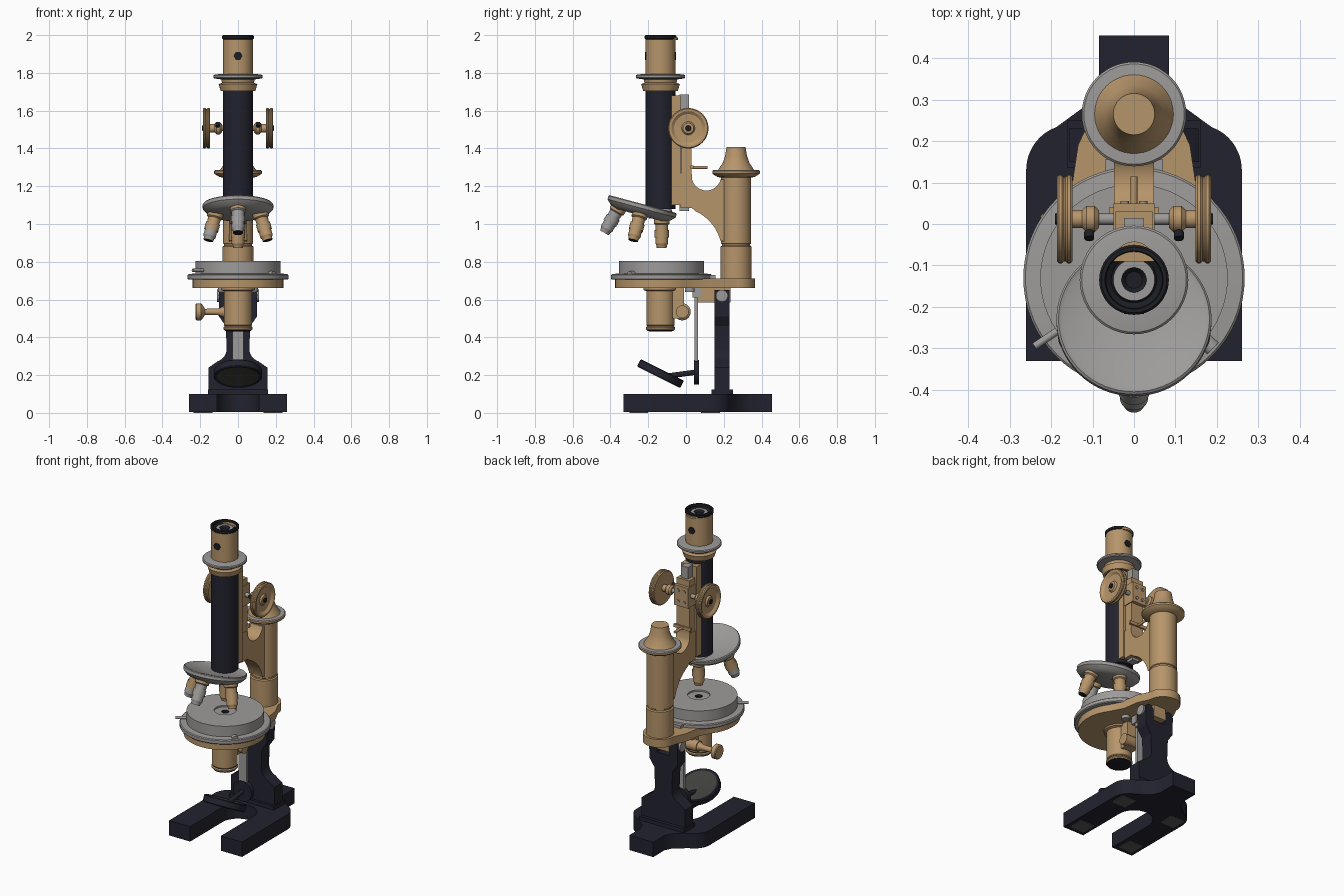
import bpy, bmesh, math
from mathutils import Matrix, Vector

cube = bpy.data.objects.get("Cube")
if cube:
    bpy.data.objects.remove(cube, do_unlink=True)


def material(name, *rgb):
    mat = bpy.data.materials.new(name)
    mat.use_nodes = True
    mat.diffuse_color = (*rgb, 1)
    mat.node_tree.nodes["Principled BSDF"].inputs["Base Color"].default_value = (*rgb, 1)
    return mat


brass = material("brass", .47, .3, .145)
enamel = material("dark_enamel", .016, .016, .028)
steel = material("steel", .34, .33, .32)
black = material("black", .012, .013, .017)
glass = material("mirror_glass", .05, .05, .045)
pad_grey = material("pad_grey", .1, .1, .095)


def finish(name, bm, mats, matrix=Matrix()):
    bmesh.ops.recalc_face_normals(bm, faces=bm.faces)
    for face in bm.faces:
        face.smooth = True
    mesh = bpy.data.meshes.new(name)
    bm.to_mesh(mesh)
    bm.free()
    mesh.set_sharp_from_angle(angle=math.radians(30))
    for mat in mats:
        mesh.materials.append(mat)
    ob = bpy.data.objects.new(name, mesh)
    ob.matrix_world = matrix
    bpy.context.collection.objects.link(ob)


def aim(origin, direction):
    """Frame at origin whose z axis follows direction."""
    turn = Vector(direction).to_track_quat('Z', 'Y').to_matrix().to_4x4()
    return Matrix.Translation(origin) @ turn


def upright(y):
    return Matrix.Translation((0, y, 0))


def rim(radius, low, high, chamfer=.005):
    """Profile of a disc edge with chamfered corners."""
    return [(radius - chamfer, low), (radius, low + chamfer), (radius, high - chamfer), (radius - chamfer, high)]


def lathe(name, profile, mats, matrix, pick=lambda radius, height: 0, sides=48):
    """Turn (radius, height) points about z, closing both ends; pick colours each band."""
    profile = [(0, profile[0][1]), *profile, (0, profile[-1][1])]
    bm = bmesh.new()
    rings = []
    for radius, height in profile:
        if radius:
            ring = [bm.verts.new((x, y, height)) for x, y in arc(0, 0, radius, 0, 360, sides)[:-1]]
        else:
            ring = [bm.verts.new((0, 0, height))] * sides
        rings.append(ring)
    for k, (a, b) in enumerate(zip(rings, rings[1:])):
        middle = [(u + v) / 2 for u, v in zip(profile[k], profile[k + 1])]
        for i in range(sides):
            face = bm.faces.new(dict.fromkeys((a[i - 1], a[i], b[i], b[i - 1])))
            face.material_index = pick(*middle)
    finish(name, bm, mats, matrix)


def rod(name, start, end, radius, mat):
    start, end = Vector(start), Vector(end)
    along = end - start
    lathe(name, [(radius, 0), (radius, along.length)], [mat], aim(start, along), sides=24)


def prism(name, outline, axis, low, high, mat):
    """Extrude a flat outline along x, y or z."""
    place = {"x": lambda u, v, w: (w, u, v), "y": lambda u, v, w: (u, w, v), "z": lambda u, v, w: (u, v, w)}[axis]
    bm = bmesh.new()
    a, b = [[bm.verts.new(place(u, v, w)) for u, v in outline] for w in (low, high)]
    bm.faces.new(a)
    bm.faces.new(b)
    for i in range(len(outline)):
        bm.faces.new((a[i - 1], a[i], b[i], b[i - 1]))
    finish(name, bm, [mat])


def box(name, half_width, back_front, bottom_top, mat, x=0):
    near, far = back_front
    left, right = x - half_width, x + half_width
    prism(name, [(left, near), (right, near), (right, far), (left, far)], "z", *bottom_top, mat)


def arc(cx, cy, radius, start, end, steps=12):
    angles = [math.radians(start + (end - start) * i / steps) for i in range(steps + 1)]
    return [(cx + radius * math.cos(t), cy + radius * math.sin(t)) for t in angles]


def mirrored(half):
    return half + [(-u, v) for u, v in reversed(half) if u > .001]


TUBE_Y = -.135
COLUMN_Y = .265
SIDES = (-1, 1)

# Horseshoe foot with pads underneath
foot = arc(0, 0, .11, 90, 0) + [(.11, -.33), (.26, -.33)] + arc(.15, .13, .11, 0, 70)
foot += [(.11, .29), (.085, .34), (.085, .455)]
prism("horseshoe_foot", mirrored(foot), "z", .004, .1, enamel)
for side in SIDES:
    for y in (-.25, .13):
        box("foot_pad", .05, (y - .05, y + .05), (0, .005), pad_grey, x=side * .185)

# Pillar with forked top and hinge
pillar = [(0, .56), (.045, .56), (.045, .63)] + arc(.075, .625, .027, 120, 0, 6)
pillar += [(.1, .51), (.065, .46)] + arc(.13, .34, .07, 180, 250) + [(.155, .24), (.155, .1)]
prism("pillar", mirrored(pillar), "y", .15, .23, enamel)
box("pillar_plinth", .16, (.135, .25), (.09, .125), enamel)
box("hinge_lug", .043, (.06, .235), (.585, .67), brass)
rod("hinge_pin", (-.112, .19, .62), (.112, .19, .62), .032, steel)

# Mirror on its hanging bar
box("mirror_bar", .028, (.046, .064), (.25, .64), steel)
box("mirror_bar_mount", .05, (.035, .08), (.61, .66), steel)
rod("mirror_pivot", (0, .042, .215), (0, .07, .215), .066, enamel)
rod("mirror_arm", (0, -.1, .195), (0, .05, .215), .014, enamel)
lathe("mirror", [(.11, -.018), *rim(.128, -.022, .022), (.11, .018)], [enamel, glass],
      aim((0, TUBE_Y, .208), (0, 1, 2)), lambda radius, height: int(radius < .06))

# Stage
plate = arc(0, TUBE_Y, .24, -90, 35, 24) + [(.15, .09), (.135, .19)] + arc(0, COLUMN_Y, .1, 0, 90)
prism("stage_plate", mirrored(plate), "z", .66, .712, brass)
lathe("stage_disc", [*rim(.267, .705, .735), (.226, .738), (.226, .805), (.065, .805), (.065, .795),
                     (.022, .795), (.022, .78)], [steel, black], upright(-.13),
      lambda radius, height: int(radius < .03), sides=64)
box("stage_slide", .07, (.08, .155), (.7, .73), steel)
rod("stage_lever", (-.24, -.295, .755), (-.18, -.255, .755), .009, steel)
rod("stage_screw", (.17, -.28, .73), (.19, -.3, .73), .02, steel)

# Condenser below the stage with its side knob
lathe("condenser", [(.055, .43), (.07, .435), *rim(.078, .44, .457), (.07, .46), (.075, .465), (.075, .645),
                    (.09, .65), (.09, .665)], [brass, black], upright(TUBE_Y),
      lambda radius, height: int(height < .44 or .455 < height < .462))
box("condenser_bracket", .04, (-.08, -.01), (.5, .66), brass)
rod("condenser_pinion", (-.08, -.02, .535), (.065, -.02, .535), .034, brass)
lathe("condenser_knob", [(.03, 0), (.018, .03), (.016, .1), *rim(.045, .115, .15)], [brass],
      aim((-.075, -.02, .535), (-1, 0, 0)))
for side in SIDES:
    rod("bracket_screw", (side * .08, .02, .64), (side * .08, .02, .665), .025, steel)

# Rear column with flared cap
lathe("column", [(.083, .7), (.083, .88), (.075, .885), (.075, .893), (.08, .897), (.08, 1.245), (.1, 1.25),
                 *rim(.126, 1.263, 1.285), (.095, 1.286), (.07, 1.325), (.058, 1.36), (.05, 1.408)],
      [brass, steel], upright(COLUMN_Y), lambda radius, height: int(radius > .1 and height > 1.28))

# Arm joining column and tube slide
arm = [(-.03, 1.085), (.03, 1.085)] + arc(-.05, .85, .24, 65, 15) + [(.23, .9), (.23, 1.235)]
arm += arc(.108, 1.255, .078, -15, -165) + [(.03, 1.27), (-.03, 1.27)]
prism("arm", arm, "x", -.048, .048, brass)
box("slide_block", .045, (-.025, .03), (1.085, 1.61), brass)
box("tube_rail", .055, (-.085, -.03), (1.1, 1.68), brass)
box("rack", .024, (-.035, .015), (1.07, 1.685), steel)
box("pinion_block", .05, (-.03, .05), (1.44, 1.57), brass)
rod("clamp_screw", (0, .02, 1.3), (0, .115, 1.3), .008, brass)
box("clamp_bar", .06, (.025, .04), (1.29, 1.31), brass)
for x in (-.022, .022):
    for z in (1.47, 1.54):
        rod("block_screw", (x, .04, z), (x, .056, z), .01, steel)

# Focus shaft and paired dished knobs
KNOB_Z = 1.507
rod("focus_shaft", (-.15, .012, KNOB_Z), (.15, .012, KNOB_Z), .014, steel)
for side in SIDES:
    lathe("focus_knob", [*rim(.032, .085, .125, .01), (.022, .148), (.085, .152), *rim(.107, .148, .165),
                         *rim(.107, .169, .186), (.09, .185), (.075, .173), (.035, .17), (.028, .18),
                         (.015, .182), (.013, .19)],
          [brass, black], aim((0, .012, KNOB_Z), (side, 0, 0)),
          lambda radius, height: int(radius < .02 and height > .18))
    rod("hub_screw", (side * .108, -.02, 1.52), (side * .108, -.035, 1.53), .012, black)

# Body tube, collar and eyepiece
lathe("body_tube", [(.08, 1.08), (.08, 1.71)], [enamel], upright(TUBE_Y))
lathe("collar", [(.092, 1.705), (.102, 1.74), (.085, 1.748), (.088, 1.765), *rim(.131, 1.771, 1.79),
                 (.088, 1.795)], [brass, steel], upright(TUBE_Y), lambda radius, height: int(height > 1.76))
lathe("eyepiece", [(.079, 1.79), (.079, 1.978), *rim(.084, 1.978, 2), (.07, 2), (.068, 1.985), (.055, 1.975),
                   (.05, 1.982), (.03, 1.982), (.02, 1.97)], [brass, black, steel], upright(TUBE_Y),
      lambda radius, height: 0 if height < 1.9 else 2 if .03 < radius < .045 else 1)
prism("eyepiece_shelf", arc(0, TUBE_Y + .045, .048, 0, 180), "z", 1.975, 1.987, brass)
for y in (TUBE_Y - .082, TUBE_Y + .074):
    prism("eyepiece_slot", arc(0, 1.89, .024, 0, 300, 5), "y", y, y + .008, black)

# Tilted turret carrying four objectives
tilt = Matrix.Translation((0, -.233, 1.09)) @ Matrix.Rotation(math.radians(-15), 4, 'X')
lathe("turret", [(.13, -.045), (.165, -.03), *rim(.187, -.012, .016), (.172, .01), (.06, -.004)],
      [steel], tilt, sides=64)
lathe("turret_neck", [(.06, 1.03), (.065, 1.06), (.055, 1.085)], [steel], upright(TUBE_Y))
lens = [(.042, -.02), (.042, -.06), (.034, -.066), *rim(.038, -.1, -.128), (.034, -.165), (.028, -.175),
        (.026, -.19), (.012, -.19)]
splay = Matrix.Translation((.108, 0, 0)) @ Matrix.Rotation(math.radians(-15), 4, 'Y')
# Height below which each objective turns from brass to steel
steel_from = {"left": -1, "rear": -1, "right": -.13, "front": -.06}
for k, (place, limit) in enumerate(steel_from.items()):
    spin = Matrix.Rotation(math.radians(90 * k), 4, 'Z')
    lathe("objective_" + place, lens, [brass, black, steel], tilt @ spin @ splay,
          lambda radius, height: 1 if height < -.185 else 2 if height < limit else 0, sides=32)
